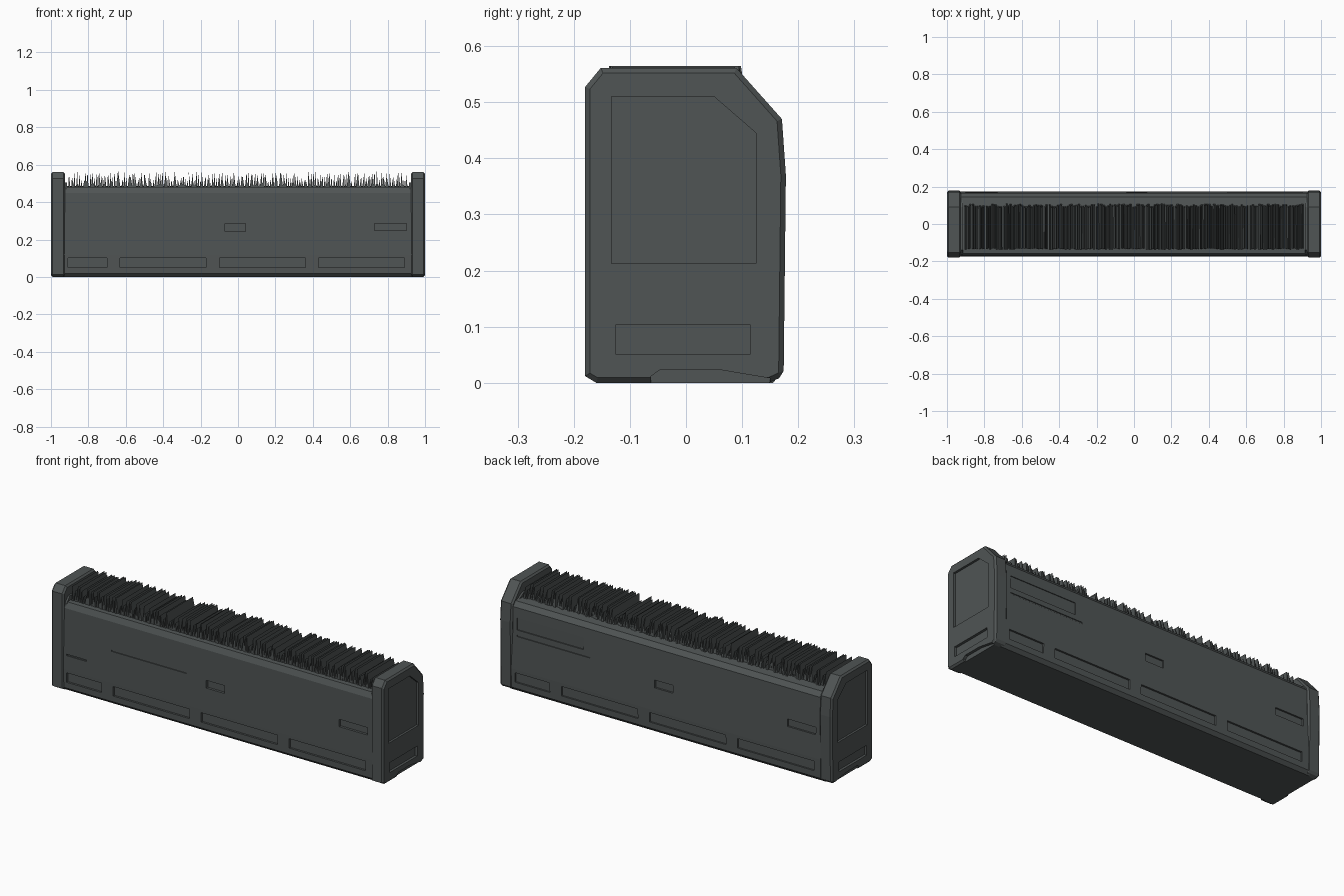
import bpy, bmesh, math, random
from mathutils import Vector

if "Cube" in bpy.data.objects:
    bpy.data.objects.remove(bpy.data.objects["Cube"])

random.seed(4)


def material(name, rgb):
    m = bpy.data.materials.new(name)
    m.diffuse_color = (*rgb, 1)
    m.use_nodes = True
    m.node_tree.nodes["Principled BSDF"].inputs["Base Color"].default_value = m.diffuse_color
    return m


GREY = material("charcoal grey", (0.08, 0.09, 0.09))


def finish(name, bm):
    bmesh.ops.recalc_face_normals(bm, faces=bm.faces)
    me = bpy.data.meshes.new(name)
    bm.to_mesh(me)
    bm.free()
    me.materials.append(GREY)
    ob = bpy.data.objects.new(name, me)
    bpy.context.collection.objects.link(ob)
    return ob


def extrude_x(bm, profile, x0, x1):
    """Closed prism with a (y, z) profile running from x0 to x1."""
    a = [bm.verts.new((x0, y, z)) for y, z in profile]
    b = [bm.verts.new((x1, y, z)) for y, z in profile]
    bm.faces.new(a)
    bm.faces.new(b[::-1])
    n = len(a)
    for i in range(n):
        j = (i + 1) % n
        bm.faces.new((a[i], b[i], b[j], a[j]))


def rect(y0, y1, z0, z1):
    return [(y0, z0), (y1, z0), (y1, z1), (y0, z1)]


def carve(ob, cutter_bm):
    """Subtract the cutter from an object and bake the result."""
    cutter = finish("cutter", cutter_bm)
    cutter.hide_render = True
    mod = ob.modifiers.new("recesses", 'BOOLEAN')
    mod.object = cutter
    mod.operation = 'DIFFERENCE'
    mod.solver = 'EXACT'
    bpy.context.view_layer.update()
    dg = bpy.context.evaluated_depsgraph_get()
    me = bpy.data.meshes.new_from_object(ob.evaluated_get(dg))
    ob.modifiers.clear()
    ob.data = me
    bpy.data.objects.remove(cutter)


# Long trough body with chamfered rims
bm = bmesh.new()
extrude_x(bm, [(-0.155, 0), (-0.173, 0.018), (-0.175, 0.12), (-0.171, 0.45),
               (-0.158, 0.48), (-0.135, 0.482), (0.10, 0.485), (0.145, 0.48),
               (0.165, 0.455), (0.173, 0.12), (0.171, 0.018), (0.155, 0)],
          -0.95, 0.95)
body = finish("trough_body", bm)

# Recesses on both long sides; the back is the front turned by 180 degrees
bm = bmesh.new()
slots = [(-0.91, -0.70), (-0.63, -0.17), (-0.10, 0.36), (0.43, 0.89)]
for side in (1, -1):
    for x0, x1 in slots:
        extrude_x(bm, rect(-0.20 * side, -0.163 * side, 0.05, 0.102), x0 * side, x1 * side)
    for x0, x1, z0, z1 in [(-0.07, 0.04, 0.243, 0.285), (0.73, 0.90, 0.247, 0.287)]:
        extrude_x(bm, rect(-0.20 * side, -0.160 * side, z0, z1), x0 * side, x1 * side)
# Shallow grooves: one on the front, a wide panel on the back
extrude_x(bm, rect(-0.20, -0.168, 0.290, 0.299), -0.64, -0.19)
extrude_x(bm, rect(-0.20, -0.168, 0.195, 0.203), -0.91, -0.79)
extrude_x(bm, rect(0.162, 0.20, 0.335, 0.40), 0.50, 0.90)
extrude_x(bm, rect(0.164, 0.20, 0.300, 0.308), 0.46, 0.90)
carve(body, bm)

# End caps with recessed panel, slot and foot notch
cap_profile = [(-0.16, 0), (-0.18, 0.012), (-0.18, 0.527), (-0.152, 0.561),
               (0.09, 0.561), (0.171, 0.470), (0.178, 0.37), (0.174, 0.012), (0.148, 0)]
for s, label in ((1, "right"), (-1, "left")):
    bm = bmesh.new()
    extrude_x(bm, cap_profile, s * 0.925, s * 1.0)
    cap = finish(label + "_end_cap", bm)
    bev = cap.modifiers.new("worn edges", 'BEVEL')
    bev.width = 0.009
    bev.segments = 1
    bev.limit_method = 'ANGLE'
    bev.angle_limit = math.radians(60)
    bm = bmesh.new()
    extrude_x(bm, [(-0.133, 0.213), (0.125, 0.213), (0.125, 0.445), (0.05, 0.51),
                   (-0.133, 0.51)], s * 0.988, s * 1.05)
    extrude_x(bm, rect(-0.125, 0.114, 0.05, 0.104), s * 0.986, s * 1.05)
    extrude_x(bm, [(-0.062, -0.02), (-0.062, 0.012), (-0.045, 0.024),
                   (0.055, 0.024), (0.15, 0.008), (0.15, -0.02)], s * 0.985, s * 1.05)
    carve(cap, bm)

    # Sloped shoulder between the cap and the bristles
    bm = bmesh.new()
    extrude_x(bm, [(-0.165, 0.44), (-0.165, 0.475), (-0.14, 0.505), (0.09, 0.505),
                   (0.155, 0.465), (0.155, 0.44)], s * 0.915, s * 0.93)
    finish(label + "_cap_shoulder", bm)

# Dense row of thin pointed blades across the top
bm = bmesh.new()
count = 150
for i in range(count):
    x = -0.905 + 1.81 * (i + 0.5) / count + random.uniform(-0.003, 0.003)
    w = random.uniform(0.0045, 0.0075)
    top = 0.565 - 0.05 * random.random() ** 2.2
    lean = random.uniform(-0.006, 0.006)
    y0 = -0.137 + random.uniform(0, 0.006)
    y1 = 0.094 + random.uniform(-0.012, 0.004)
    # Each end is a triangle; the ridge runs from front to back
    front = [bm.verts.new(p) for p in ((x - w, y0, 0.475), (x + w, y0, 0.475), (x + lean, y0, top))]
    back = [bm.verts.new(p) for p in ((x - w, y1 + 0.012, 0.475), (x + w, y1 + 0.012, 0.475),
                                      (x + lean, y1, top))]
    bm.faces.new(front)
    bm.faces.new(back[::-1])
    for a in range(3):
        b = (a + 1) % 3
        bm.faces.new((front[a], back[a], back[b], front[b]))
finish("bristle_blades", bm)
